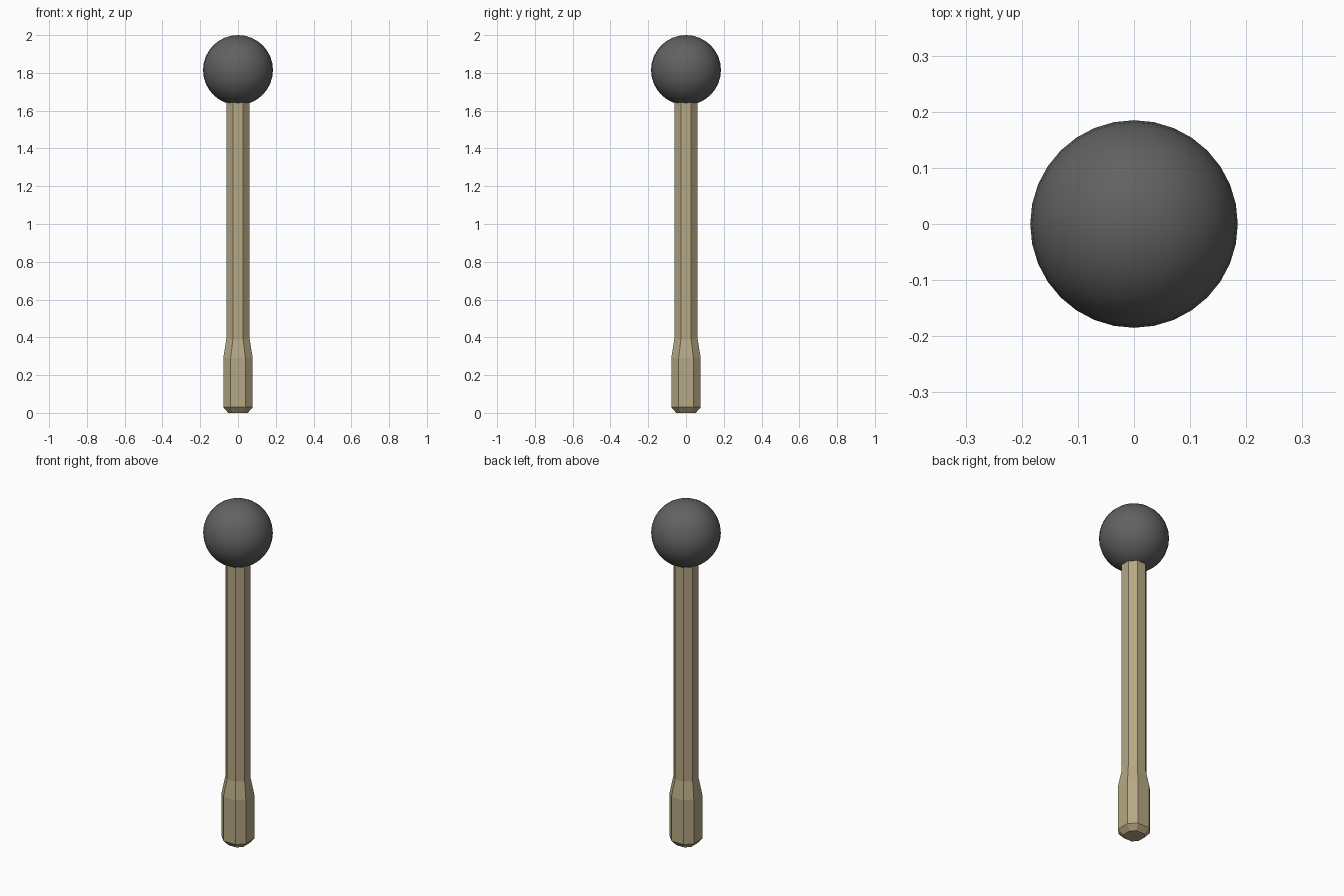
import bpy, bmesh

if "Cube" in bpy.data.objects:
    bpy.data.objects.remove(bpy.data.objects["Cube"])


def material(name, rgb):
    m = bpy.data.materials.new(name)
    m.diffuse_color = (*rgb, 1)
    m.use_nodes = True
    m.node_tree.nodes["Principled BSDF"].inputs["Base Color"].default_value = m.diffuse_color
    return m


def add_object(name, bm, mat):
    bmesh.ops.recalc_face_normals(bm, faces=bm.faces)
    mesh = bpy.data.meshes.new(name)
    bm.to_mesh(mesh)
    bm.free()
    mesh.materials.append(mat)
    ob = bpy.data.objects.new(name, mesh)
    bpy.context.collection.objects.link(ob)
    return ob


def octagon(bm, a, c, z):
    """Ring with flat sides at distance a and corners at offset c."""
    pts = [(a, -c), (a, c), (c, a), (-c, a), (-a, c), (-a, -c), (-c, -a), (c, -a)]
    return [bm.verts.new((x, y, z)) for x, y in pts]


# Handle: octagonal grip with chamfered butt, tapering into the shaft
profile = [(0.052, 0.026, 0), (0.078, 0.039, 0.03), (0.078, 0.039, 0.29),
           (0.062, 0.027, 0.39), (0.062, 0.027, 1.70)]
bm = bmesh.new()
rings = [octagon(bm, *p) for p in profile]
for low, high in zip(rings, rings[1:]):
    for i in range(8):
        j = (i + 1) % 8
        bm.faces.new((low[i], low[j], high[j], high[i]))
bm.faces.new(rings[0][::-1])
bm.faces.new(rings[-1])
add_object("handle", bm, material("wood", (0.46, 0.39, 0.23)))

# Ball head
bm = bmesh.new()
bmesh.ops.create_uvsphere(bm, u_segments=32, v_segments=16, radius=0.185)
for f in bm.faces:
    f.smooth = True
ball = add_object("ball_head", bm, material("dark_rubber", (0.12, 0.12, 0.12)))
ball.location.z = 1.815
